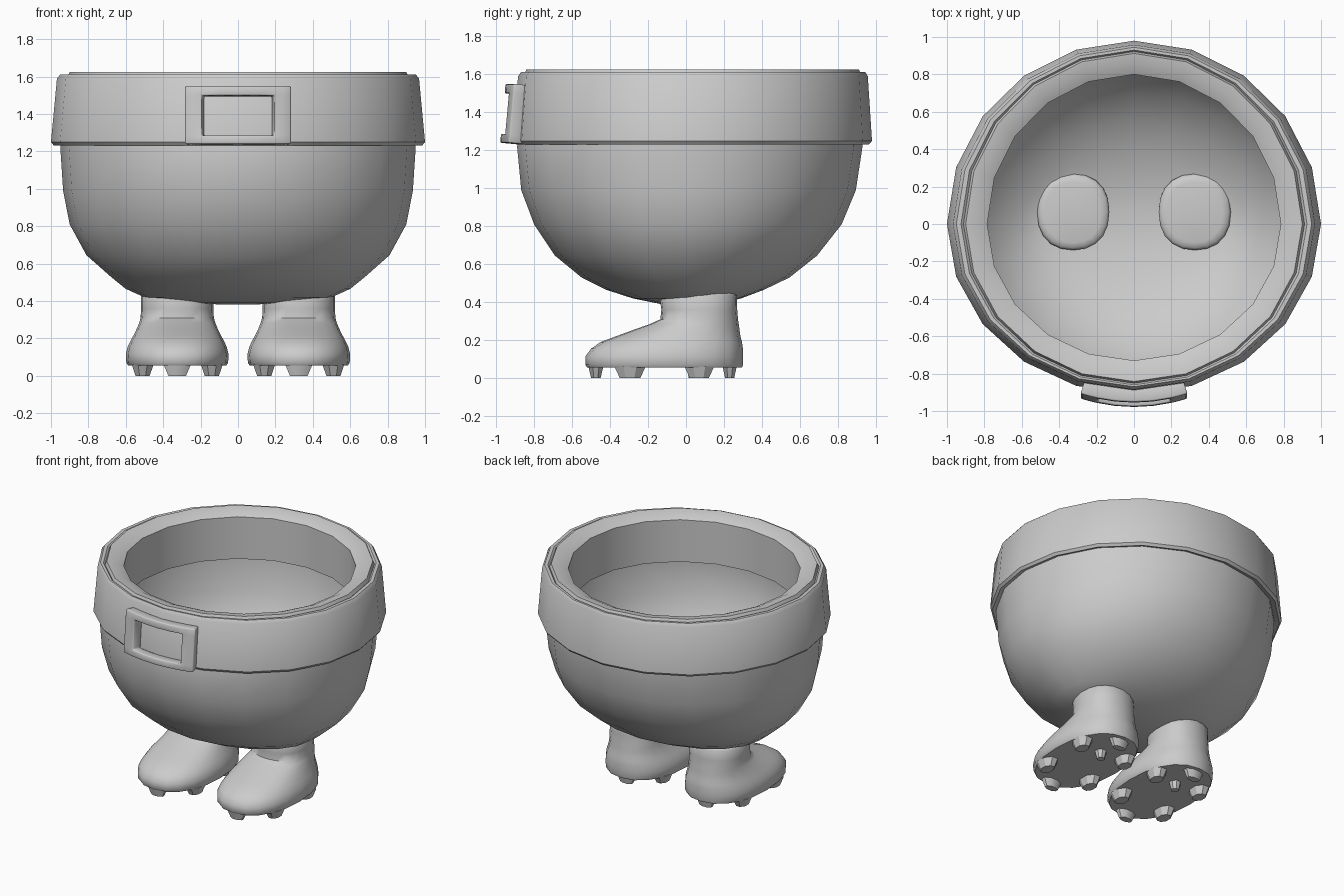
import bpy, bmesh, math
from mathutils import Matrix, Vector

if "Cube" in bpy.data.objects:
    bpy.data.objects.remove(bpy.data.objects["Cube"])


def finish(bm, name, angle=40):
    bmesh.ops.recalc_face_normals(bm, faces=bm.faces)
    me = bpy.data.meshes.new(name)
    bm.to_mesh(me)
    bm.free()
    ob = bpy.data.objects.new(name, me)
    bpy.context.collection.objects.link(ob)
    bpy.ops.object.select_all(action='DESELECT')
    ob.select_set(True)
    bpy.context.view_layer.objects.active = ob
    bpy.ops.object.shade_smooth_by_angle(angle=math.radians(angle))
    return ob


def loft(rings, sides, cx=0.0, mid=False, power=1.0, close=False, caps=()):
    """Skin oval rings given as (z, half width, front y, back y)."""
    bm = bmesh.new()
    loops = []
    for z, rx, yf, yb in rings:
        yc = (yf + yb) / 2 if mid else 0.0
        loop = []
        for i in range(sides):
            a = 2 * math.pi * i / sides
            c, s = math.cos(a), math.sin(a)
            c = math.copysign(abs(c) ** power, c)
            s = math.copysign(abs(s) ** power, s)
            y = yc + s * (yb - yc) if s > 0 else yc - s * (yf - yc)
            loop.append(bm.verts.new((cx + rx * c, y, z)))
        loops.append(loop)
    pairs = list(zip(loops, loops[1:]))
    if close:
        pairs.append((loops[-1], loops[0]))
    for a, b in pairs:
        for i in range(sides):
            j = (i + 1) % sides
            bm.faces.new((a[i], a[j], b[j], b[i]))
    for k in caps:
        bm.faces.new(loops[k])
    return bm


# Open bowl body, single skin
body = [(0.382, 0.10, -0.05, 0.07), (0.39, 0.27, -0.13, 0.16),
        (0.42, 0.50, -0.28, 0.29), (0.465, 0.60, -0.42, 0.41),
        (0.53, 0.68, -0.55, 0.545), (0.645, 0.81, -0.69, 0.69),
        (0.81, 0.90, -0.80, 0.82), (0.99, 0.935, -0.868, 0.895),
        (1.22, 0.95, -0.89, 0.93), (1.30, 0.95, -0.87, 0.93)]
finish(loft(body, 20, caps=(0,)), "bowl_body", 60)

# Thick band round the rim, with a groove and an inner lip
band = [(1.25, 0.94, -0.87, 0.92), (1.232, 0.985, -0.895, 0.965),
        (1.25, 1.0, -0.91, 0.98), (1.59, 0.968, -0.885, 0.958),
        (1.612, 0.95, -0.87, 0.945), (1.612, 0.925, -0.86, 0.93),
        (1.60, 0.912, -0.852, 0.922), (1.625, 0.90, -0.842, 0.912),
        (1.617, 0.84, -0.785, 0.855), (1.59, 0.785, -0.73, 0.80),
        (1.28, 0.785, -0.73, 0.80)]
finish(loft(band, 20, close=True), "rim_band", 40)

# Curved buckle frame on the front of the band
xs = [-0.285, -0.24, -0.195, -0.1, 0, 0.1, 0.195, 0.24, 0.285]
zs = [1.24, 1.287, 1.5, 1.55]
bm = bmesh.new()
grid = [[bm.verts.new((x, -0.978 + 0.55 * x * x + (z - 1.25) * 0.09, z)) for z in zs] for x in xs]
for i in range(len(xs) - 1):
    for j in range(3):
        if j == 1 and 1 < i < 6:
            continue
        bm.faces.new((grid[i][j], grid[i + 1][j], grid[i + 1][j + 1], grid[i][j + 1]))
buckle = finish(bm, "buckle_frame", 35)
for p in buckle.data.polygons:
    if p.normal.y > 0:
        buckle.data.flip_normals()
        break
sol = buckle.modifiers.new("thickness", 'SOLIDIFY')
sol.thickness = 0.075
sol.offset = -1
bev = buckle.modifiers.new("bevel", 'BEVEL')
bev.width = 0.008
bev.segments = 2

# Boots with studs
boot = [(0.055, 0.262, -0.52, 0.295), (0.07, 0.272, -0.53, 0.30),
        (0.115, 0.275, -0.53, 0.30), (0.155, 0.265, -0.50, 0.30),
        (0.19, 0.248, -0.45, 0.295), (0.22, 0.232, -0.37, 0.287),
        (0.255, 0.215, -0.275, 0.282), (0.285, 0.203, -0.19, 0.278),
        (0.31, 0.196, -0.135, 0.274), (0.36, 0.193, -0.13, 0.27),
        (0.435, 0.193, -0.14, 0.268), (0.45, 0.18, -0.128, 0.256),
        (0.457, 0.15, -0.10, 0.225)]
# x offset, y, half size x, half size y
studs = [(0, -0.475, 0.075, 0.04), (-0.185, -0.295, 0.06, 0.085),
         (0.185, -0.295, 0.06, 0.085), (-0.185, 0.07, 0.06, 0.08),
         (0.185, 0.07, 0.06, 0.08), (0, 0.23, 0.075, 0.038),
         (0, 0.04, 0.04, 0.04)]
for side, sx in (("left", 1), ("right", -1)):
    cx = 0.325 * sx
    finish(loft(boot, 20, cx, mid=True, power=0.88, caps=(0, -1)), side + "_boot", 50)
    bm = bmesh.new()
    for x, y, hx, hy in studs:
        m = (Matrix.Translation((cx + x, y, 0.03)) @ Matrix.Diagonal((hx, hy, 1, 1))
             @ Matrix.Rotation(math.pi / 8, 4, 'Z'))
        bmesh.ops.create_cone(bm, cap_ends=True, segments=8, radius1=0.68,
                              radius2=1.05, depth=0.06, matrix=m)
    finish(bm, side + "_boot_studs", 30)
